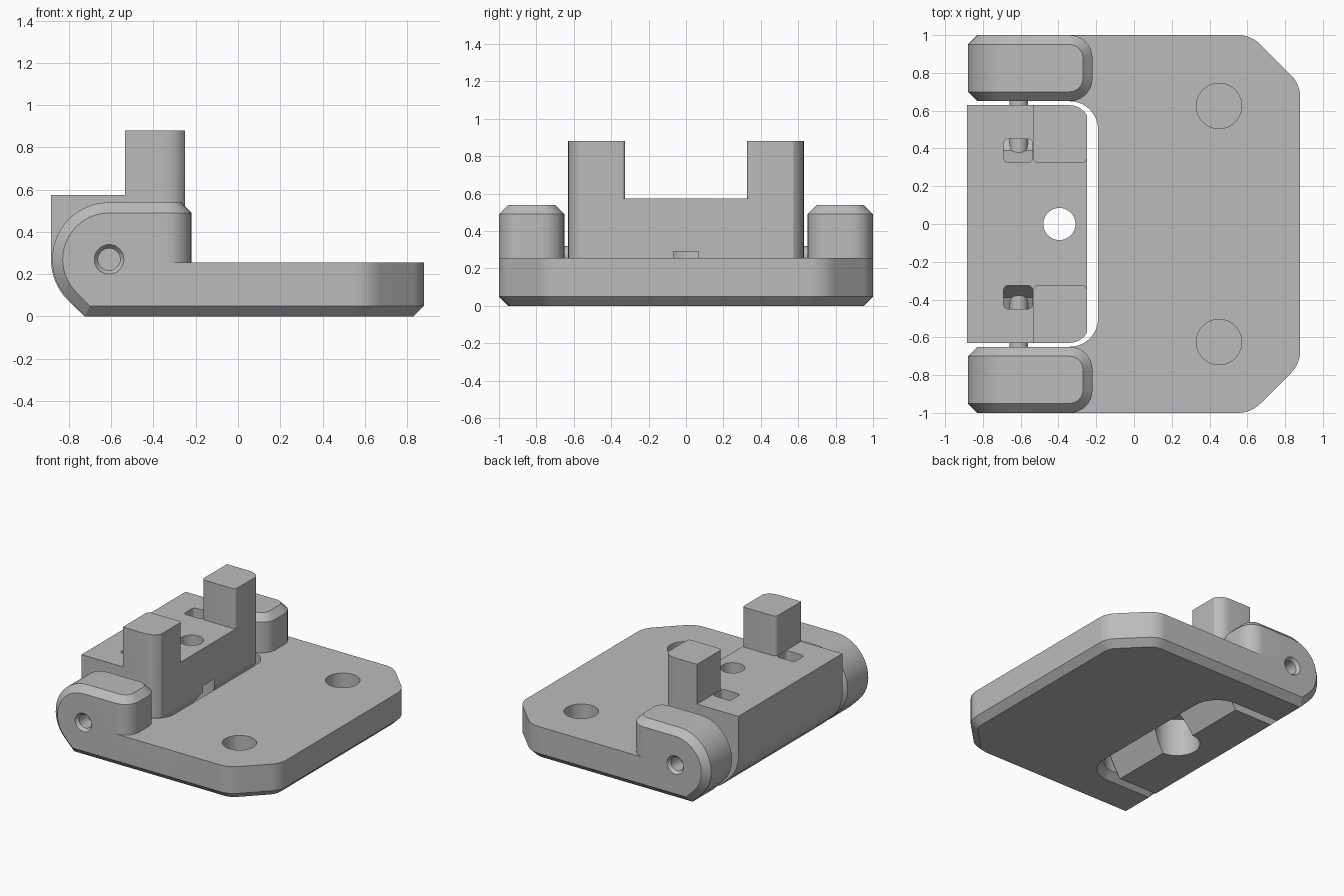
import bpy, bmesh
from math import pi, cos, sin, tan
from mathutils import Vector, Matrix

cube = bpy.data.objects.get("Cube")
if cube:
    bpy.data.objects.remove(cube, do_unlink=True)

grey = bpy.data.materials.new("plain grey")
grey.use_nodes = True
grey.diffuse_color = (0.5, 0.5, 0.5, 1)
grey.node_tree.nodes["Principled BSDF"].inputs["Base Color"].default_value = (0.5, 0.5, 0.5, 1)

PIN_X, PIN_Z = -0.61, 0.27


def finish(name, bm):
    bmesh.ops.recalc_face_normals(bm, faces=bm.faces)
    mesh = bpy.data.meshes.new(name)
    bm.to_mesh(mesh)
    bm.free()
    mesh.materials.append(grey)
    obj = bpy.data.objects.new(name, mesh)
    bpy.context.collection.objects.link(obj)
    return obj


def prism(points, lo, hi, axis="z"):
    """Extrude a closed outline along z (xy outline), y (xz) or x (yz)."""
    place = {"z": lambda a, b, t: (a, b, t),
             "y": lambda a, b, t: (a, t, b),
             "x": lambda a, b, t: (t, a, b)}[axis]
    bm = bmesh.new()
    low = [bm.verts.new(place(a, b, lo)) for a, b in points]
    high = [bm.verts.new(place(a, b, hi)) for a, b in points]
    bm.faces.new(low)
    bm.faces.new(high)
    n = len(points)
    for i in range(n):
        j = (i + 1) % n
        bm.faces.new((low[i], low[j], high[j], high[i]))
    bmesh.ops.recalc_face_normals(bm, faces=bm.faces)
    return bm


def rounded(corners, steps=10):
    """Outline from (x, y, radius) corners."""
    out = []
    n = len(corners)
    for i, (x, y, r) in enumerate(corners):
        p = Vector((x, y))
        if r == 0:
            out.append((x, y))
            continue
        a = (Vector(corners[i - 1][:2]) - p).normalized()
        b = (Vector(corners[(i + 1) % n][:2]) - p).normalized()
        half = a.angle(b) / 2
        mid = p + (a + b).normalized() * (r / sin(half))
        start, end = p + a * (r / tan(half)) - mid, p + b * (r / tan(half)) - mid
        sweep = start.angle_signed(end)
        for k in range(steps + 1):
            out.append(tuple(mid + Matrix.Rotation(-sweep * k / steps, 2) @ start))
    return out


def bevel(bm, edges, size, segments=1):
    bmesh.ops.bevel(bm, geom=edges, offset=size, offset_type='OFFSET',
                    segments=segments, profile=0.5, affect='EDGES')


def cylinder(name, centre, r1, r2, depth, axis="z"):
    bm = bmesh.new()
    bmesh.ops.create_cone(bm, cap_ends=True, segments=48, radius1=r1, radius2=r2, depth=depth)
    if axis == "y":
        bmesh.ops.rotate(bm, verts=bm.verts, matrix=Matrix.Rotation(-pi / 2, 3, 'X'))
    bmesh.ops.translate(bm, verts=bm.verts, vec=centre)
    return finish(name, bm)


def combine(target, other, operation):
    mod = target.modifiers.new("join", 'BOOLEAN')
    mod.operation, mod.solver, mod.object = operation, 'EXACT', other
    bpy.context.view_layer.objects.active = target
    bpy.ops.object.modifier_apply(modifier=mod.name)
    bpy.data.objects.remove(other, do_unlink=True)


def arc(r, first, last, steps=16):
    return [(PIN_X + r * cos(first + (last - first) * k / steps),
             PIN_Z + r * sin(first + (last - first) * k / steps)) for k in range(steps + 1)]


# Base plate with clipped corners and a notch for the block
half = [(-0.19, 0.65, 0.15), (-0.45, 0.65, 0), (-0.45, 1, 0), (0.62, 1, 0.17), (0.88, 0.74, 0.17)]
outline = rounded(half + [(x, -y, r) for x, y, r in reversed(half)])
bm = prism(outline, 0, 0.255)
bevel(bm, [e for e in bm.edges if all(v.co.z < 0.001 for v in e.verts)], 0.05)
base = finish("base_plate", bm)

# Hinge ears: rounded end, chamfered rim
for side in (-1, 1):
    profile = [(-0.22, 0), (-0.22, 0.54)] + arc(0.27, pi / 2, pi * 1.25) + [(-0.722, 0)]
    bm = prism(profile, side * 0.65, side * 1.0, "y")
    bevel(bm, [e for e in bm.edges if all(v.co.x > -0.221 for v in e.verts)
               and abs(e.verts[0].co.z - e.verts[1].co.z) > 0.1], 0.12, 8)
    bm.normal_update()

    def is_rim(f):
        return abs(f.normal.y) < 0.01 and f.normal.x < 0.8
    bevel(bm, [e for e in bm.edges if len(e.link_faces) == 2
               and is_rim(e.link_faces[0]) != is_rim(e.link_faces[1])], 0.05)
    combine(base, finish("ear", bm), 'UNION')

# Blind holes in the plate and countersunk pin holes in the ears
for side in (-1, 1):
    combine(base, cylinder("plate_hole", (0.45, side * 0.625, 0.2), 0.12, 0.12, 0.3), 'DIFFERENCE')
    combine(base, cylinder("pin_hole", (PIN_X, side * 0.95, PIN_Z), 0.052, 0.052, 0.16, "y"), 'DIFFERENCE')
    radii = (0.05, 0.074) if side > 0 else (0.074, 0.05)
    combine(base, cylinder("countersink", (PIN_X, side * 0.99, PIN_Z), *radii, 0.03, "y"), 'DIFFERENCE')

# Hinge block, rounded under the pin and sloped toward the plate
profile = ([(-0.25, 0.24), (-0.25, 0.575), (-0.885, 0.575)]
           + arc(0.275, pi, pi * 1.25) + [(-0.725, 0), (-0.4, 0)])
block = finish("hinge_block", prism(profile, -0.63, 0.63, "y"))
corner = [(-0.25, 0.575), (-0.265, 0.597), (-0.29, 0.617), (-0.32, 0.627), (-0.35, 0.63)]
plan = corner + [(-1, 0.63)]
plan += [(x, -y) for x, y in reversed(plan)]
combine(block, finish("block_plan", prism(plan, -0.1, 1)), 'INTERSECT')

# Upright prongs and the sloped pockets behind them
for side in (-1, 1):
    shape = rounded([(-0.535, 0.63, 0), (-0.535, 0.325, 0.03), (-0.25, 0.325, 0.02),
                     (-0.25, 0.5, 0)], 5) + corner
    prong = finish("prong", prism([(x, side * y) for x, y in shape], 0.4, 0.88))
    combine(block, prong, 'UNION')
    wedge = [(0.325, 0.65), (0.45, 0.65), (0.45, 0.27), (0.39, 0.3), (0.325, 0.42)]
    bm = prism([(side * y, z) for y, z in wedge], -0.69, -0.537, "x")
    bevel(bm, [e for e in bm.edges if abs(e.verts[0].co.z - e.verts[1].co.z) > 0.2], 0.025, 4)
    combine(block, finish("pocket", bm), 'DIFFERENCE')

# Screw hole with a wide bore from below
combine(block, cylinder("screw_hole", (-0.395, 0, 0.4), 0.085, 0.085, 1.2), 'DIFFERENCE')
combine(block, cylinder("bore", (-0.395, 0, 0.09), 0.16, 0.16, 0.4), 'DIFFERENCE')

# Hinge pin between the ears and the block
pin = cylinder("hinge_pin", (PIN_X, 0, PIN_Z), 0.05, 0.05, 1.4, "y")

for obj in (base, block, pin):
    bpy.ops.object.select_all(action='DESELECT')
    obj.select_set(True)
    bpy.context.view_layer.objects.active = obj
    bpy.ops.object.shade_smooth_by_angle(angle=pi / 7)
